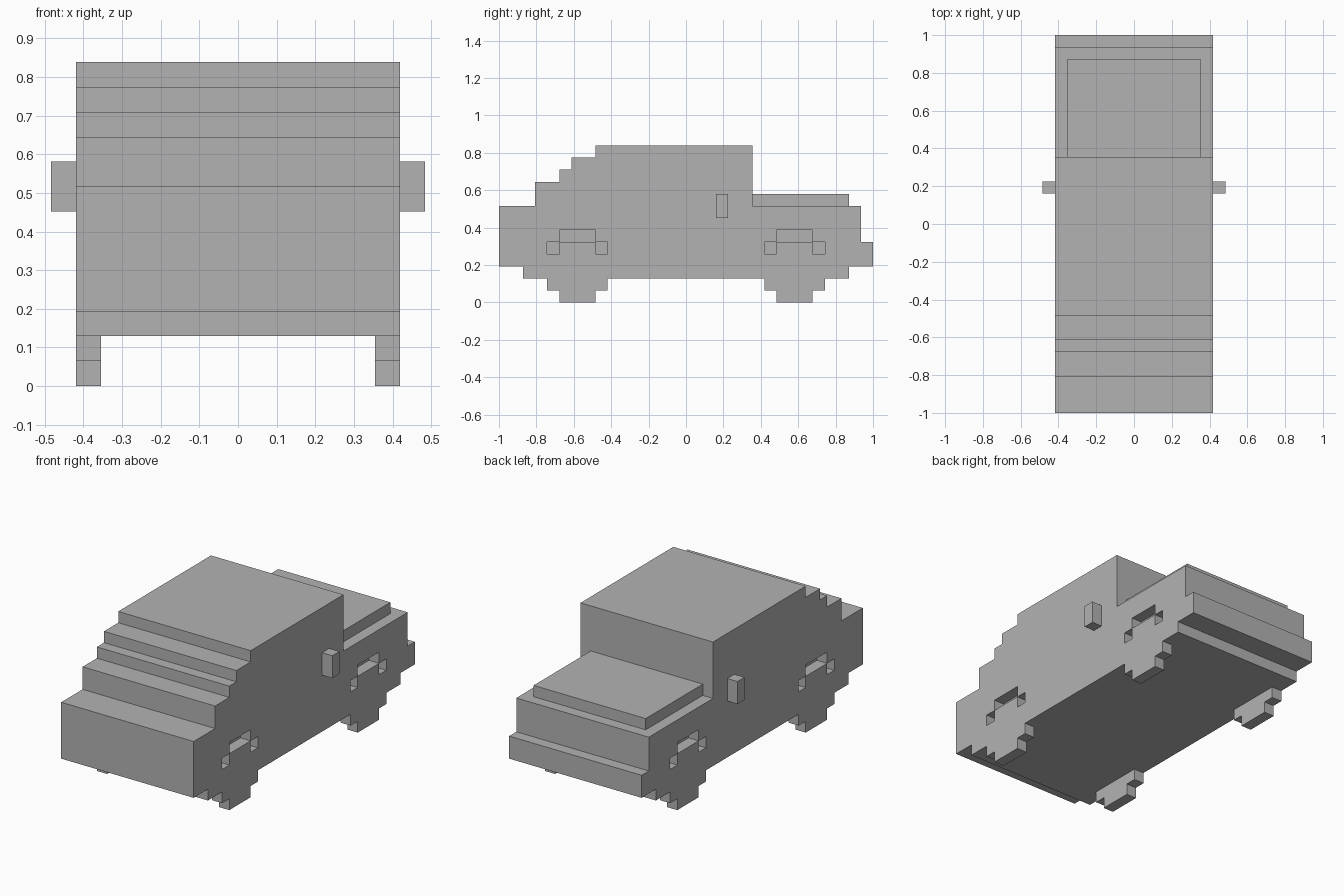
import bpy
import bmesh

U = 2 / 31            # size of one block
MID = 15.5            # block row at y = 0

default = bpy.data.objects.get("Cube")
if default:
    bpy.data.objects.remove(default, do_unlink=True)

paint = bpy.data.materials.new("plain grey")
paint.use_nodes = True
grey = (0.45, 0.45, 0.45, 1)
paint.diffuse_color = grey
paint.node_tree.nodes["Principled BSDF"].inputs["Base Color"].default_value = grey


def extrude(name, outline, x0, x1):
    """Extrude a (row, height) outline across the width, all in blocks."""
    bm = bmesh.new()
    face = bm.faces.new([bm.verts.new((x0 * U, (y - MID) * U, z * U)) for y, z in outline])
    moved = bmesh.ops.extrude_face_region(bm, geom=[face])["geom"]
    verts = [v for v in moved if isinstance(v, bmesh.types.BMVert)]
    bmesh.ops.translate(bm, verts=verts, vec=((x1 - x0) * U, 0, 0))
    bmesh.ops.recalc_face_normals(bm, faces=bm.faces[:])
    mesh = bpy.data.meshes.new(name)
    bm.to_mesh(mesh)
    bm.free()
    mesh.materials.append(paint)
    obj = bpy.data.objects.new(name, mesh)
    bpy.context.collection.objects.link(obj)
    return obj


def rect(y0, y1, z0, z1):
    return [(y0, z0), (y1, z0), (y1, z1), (y0, z1)]


def shift(outline, y):
    return [(a + y, b) for a, b in outline]


# Body: stepped side silhouette
body = extrude("body", [
    (0, 3), (0, 8), (3, 8), (3, 10), (5, 10), (5, 11), (6, 11), (6, 12),
    (8, 12), (8, 13), (21, 13), (21, 8), (30, 8), (30, 5), (31, 5), (31, 3),
    (29, 3), (29, 2), (2, 2), (2, 3)], -6.5, 6.5)

# Raised lid on the low end
extrude("hood_lid", rect(21, 29, 8, 9), -5.5, 5.5)

# Wheel and arch outlines, centred on the axle row
wheel = [(-1.5, 0), (1.5, 0), (1.5, 1), (2.5, 1), (2.5, 4), (1.5, 4),
         (1.5, 5), (-1.5, 5), (-1.5, 4), (-2.5, 4), (-2.5, 1), (-1.5, 1)]
arch = [(-2.5, 1), (2.5, 1), (2.5, 5), (1.5, 5), (1.5, 6),
        (-1.5, 6), (-1.5, 5), (-2.5, 5)]

for side, s in (("left", 1), ("right", -1)):
    for end, axle in (("front", 6.5), ("back", 24.5)):
        # Cut the arch, then fill it with a flush wheel
        cutter = extrude("arch_cutter", shift(arch, axle), 5.5 * s, 8 * s)
        cutter.hide_render = True
        mod = body.modifiers.new("arch", "BOOLEAN")
        mod.operation = "DIFFERENCE"
        mod.solver = "EXACT"
        mod.object = cutter
        bpy.context.view_layer.objects.active = body
        bpy.ops.object.modifier_apply(modifier=mod.name)
        bpy.data.objects.remove(cutter, do_unlink=True)
        extrude(f"{end}_{side}_wheel", shift(wheel, axle), 5.5 * s, 6.5 * s)
    # Side mirror
    extrude(f"{side}_mirror", rect(18, 19, 7, 9), 6.5 * s, 7.5 * s)
